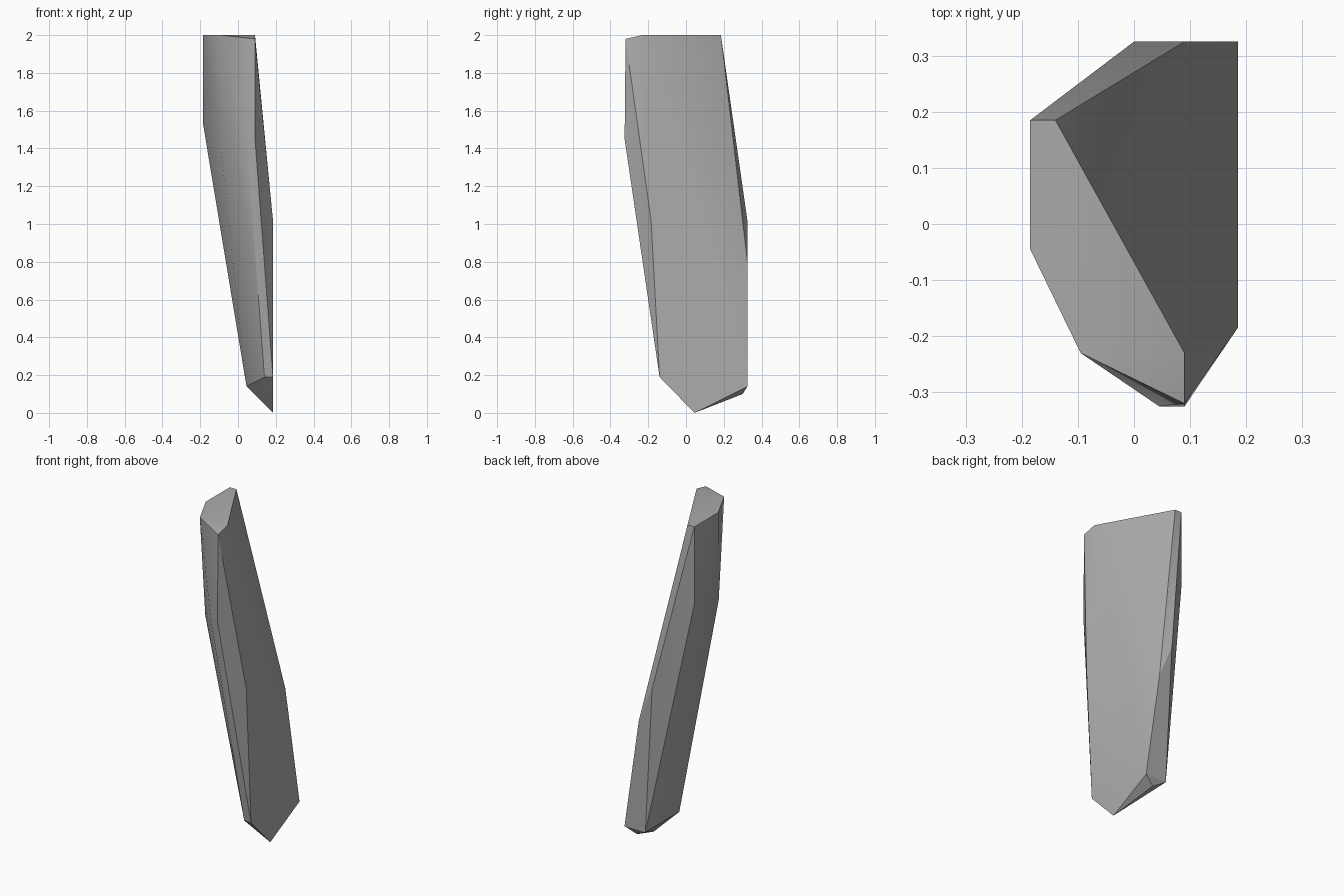
import bpy
import bmesh
from math import radians

cube = bpy.data.objects.get("Cube")
if cube:
    bpy.data.objects.remove(cube, do_unlink=True)

# Grey stone material
stone = bpy.data.materials.new("grey_stone")
stone.use_nodes = True
grey = (0.41, 0.41, 0.41, 1.0)
stone.diffuse_color = grey
shader = stone.node_tree.nodes["Principled BSDF"]
shader.inputs["Base Color"].default_value = grey
shader.inputs["Roughness"].default_value = 0.8

# Corners of the leaning shard, grouped from top to tip
top_rim = [(-0.185, 0.185, 2), (-0.14, 0.185, 2), (0.09, -0.23, 2),
           (0.09, -0.32, 1.98), (-0.095, -0.23, 2), (-0.185, -0.045, 2)]
shoulder = [(-0.185, 0.185, 1.53), (-0.09, -0.185, 1.39),
            (0.045, -0.325, 1.45), (0.09, -0.325, 1.45)]
waist = [(0.185, -0.185, 1.02), (0, 0.325, 1.02), (0.09, 0.325, 0.8)]
foot = [(0.185, -0.14, 0.19), (0.14, -0.14, 0.19), (0.045, 0, 0.14),
        (0.045, 0.325, 0.14), (0.185, 0.325, 0.14), (0.117, 0.3, 0.1)]
tip = [(0.185, 0.045, 0)]

# Wrap the corners in a convex skin
bm = bmesh.new()
for corner in top_rim + shoulder + waist + foot + tip:
    bm.verts.new(corner)
bmesh.ops.convex_hull(bm, input=bm.verts[:])
loose = [v for v in bm.verts if not v.link_faces]
bmesh.ops.delete(bm, geom=loose, context='VERTS')

# Merge nearly flat neighbours into clean facets
bmesh.ops.dissolve_limit(bm, angle_limit=radians(1.5),
                         verts=bm.verts[:], edges=bm.edges[:])
bmesh.ops.recalc_face_normals(bm, faces=bm.faces[:])

mesh = bpy.data.meshes.new("rock_shard")
bm.to_mesh(mesh)
bm.free()
mesh.materials.append(stone)
shard = bpy.data.objects.new("rock_shard", mesh)
bpy.context.collection.objects.link(shard)

# Soft broad faces with crisp edges
bpy.ops.object.select_all(action='DESELECT')
shard.select_set(True)
bpy.context.view_layer.objects.active = shard
bpy.ops.object.shade_smooth_by_angle(angle=radians(30))
